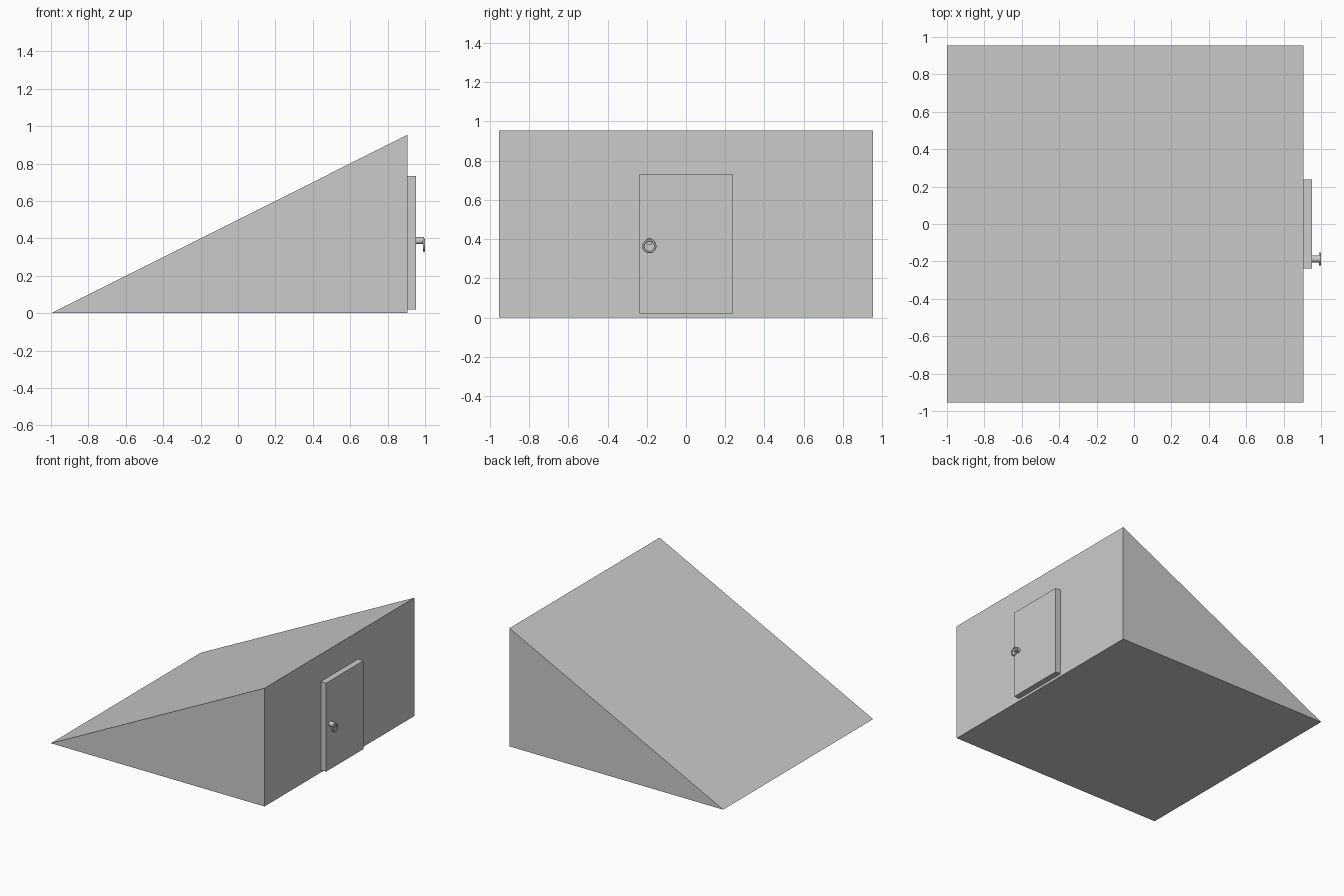
import bpy, bmesh
from math import pi

if "Cube" in bpy.data.objects:
    bpy.data.objects.remove(bpy.data.objects["Cube"])

X_BACK, X_WALL, X_DOOR = -1.0, 0.905, 0.953
HALF_Y, HEIGHT = 0.955, 0.953
KNOCKER_Y = -0.187


def extrude_profile(name, profile, y0, y1):
    """Solid from an x/z outline swept along y."""
    bm = bmesh.new()
    face = bm.faces.new([bm.verts.new((x, y0, z)) for x, z in profile])
    ext = bmesh.ops.extrude_face_region(bm, geom=[face])
    verts = [v for v in ext["geom"] if isinstance(v, bmesh.types.BMVert)]
    bmesh.ops.translate(bm, verts=verts, vec=(0, y1 - y0, 0))
    bmesh.ops.recalc_face_normals(bm, faces=bm.faces)
    mesh = bpy.data.meshes.new(name)
    bm.to_mesh(mesh)
    bm.free()
    obj = bpy.data.objects.new(name, mesh)
    bpy.context.collection.objects.link(obj)
    return obj


# wedge-shaped building
extrude_profile("wedge_body", [(X_BACK, 0), (X_WALL, 0), (X_WALL, HEIGHT)],
                -HALF_Y, HALF_Y)

# door slab standing proud of the tall wall
extrude_profile("door", [(X_WALL, 0.02), (X_DOOR, 0.02),
                         (X_DOOR, 0.733), (X_WALL, 0.733)], -0.238, 0.238)

# short peg holding the ring
x0, x1 = X_DOOR - 0.005, 0.994
bpy.ops.mesh.primitive_cylinder_add(vertices=32, radius=0.019, depth=x1 - x0,
                                    location=((x0 + x1) / 2, KNOCKER_Y, 0.388),
                                    rotation=(0, pi / 2, 0))
bpy.context.object.name = "handle_peg"
bpy.ops.object.shade_smooth_by_angle()

# hanging ring
bpy.ops.mesh.primitive_torus_add(major_segments=48, minor_segments=12,
                                 major_radius=0.030, minor_radius=0.006,
                                 location=(0.994, KNOCKER_Y, 0.364),
                                 rotation=(0, pi / 2, 0))
bpy.context.object.name = "handle_ring"
bpy.ops.object.shade_smooth_by_angle()
